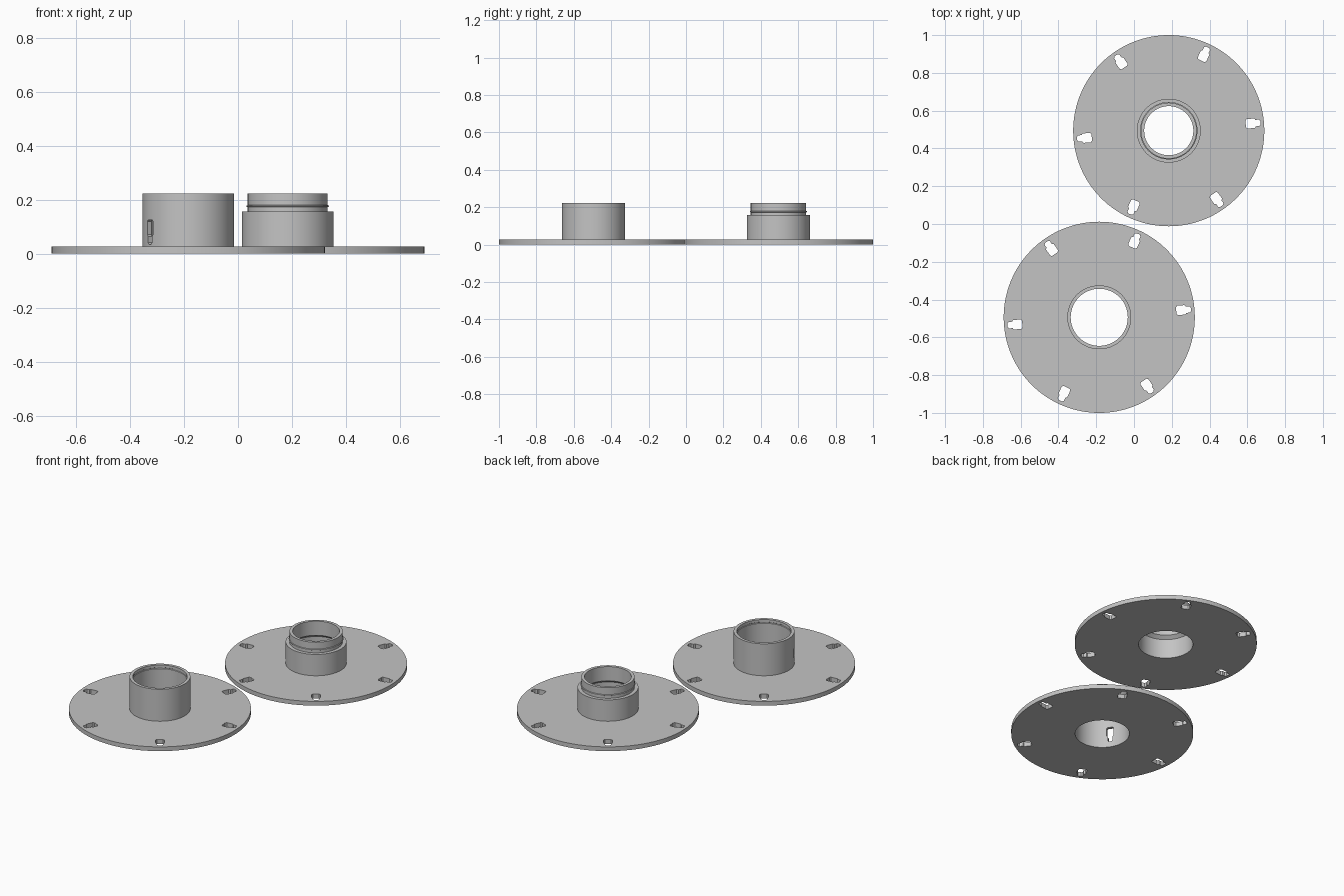
import bpy, bmesh
from math import radians, cos, sin, pi
from mathutils import Matrix, Vector

default = bpy.data.objects.get("Cube")
if default:
    bpy.data.objects.remove(default, do_unlink=True)

grey = bpy.data.materials.new("neutral grey")
grey.use_nodes = True
colour = (0.55, 0.55, 0.55, 1)
grey.diffuse_color = colour
grey.node_tree.nodes["Principled BSDF"].inputs["Base Color"].default_value = colour

SEGMENTS = 128
PLATE_R, PLATE_H = 0.506, 0.026
HUB_R, BORE_R, NECK_R, NECK_BORE = 0.169, 0.151, 0.148, 0.13
TOP, SHOULDER = 0.222, 0.157


def add_object(name, bm):
    bmesh.ops.recalc_face_normals(bm, faces=bm.faces)
    mesh = bpy.data.meshes.new(name)
    bm.to_mesh(mesh)
    bm.free()
    mesh.materials.append(grey)
    obj = bpy.data.objects.new(name, mesh)
    bpy.context.collection.objects.link(obj)
    return obj


def lathe(name, profile):
    """Revolve a closed (radius, height) profile about z."""
    bm = bmesh.new()
    rings = []
    for i in range(SEGMENTS):
        a = 2 * pi * i / SEGMENTS
        rings.append([bm.verts.new((r * cos(a), r * sin(a), z)) for r, z in profile])
    n = len(profile)
    for i in range(SEGMENTS):
        a, b = rings[i], rings[(i + 1) % SEGMENTS]
        for j in range(n):
            k = (j + 1) % n
            bm.faces.new((a[j], b[j], b[k], a[k]))
    return add_object(name, bm)


def add_keyhole(bm, matrix, length, wide, narrow, depth):
    """Prism along local z: broad entry at -x, narrower neck towards +x."""
    h, w, n = length / 2, wide / 2, narrow / 2
    c = w * 0.3
    half = [(-h, w - c), (-h + c, w), (h * 0.2, w), (h * 0.35, n), (h - c, n), (h, n - c)]
    outline = half + [(x, -y) for x, y in reversed(half)]
    ends = [[bm.verts.new(matrix @ Vector((x, y, z))) for x, y in outline]
            for z in (-depth / 2, depth / 2)]
    bm.faces.new(ends[0])
    bm.faces.new(ends[1])
    for i in range(len(outline)):
        j = (i + 1) % len(outline)
        bm.faces.new((ends[0][i], ends[0][j], ends[1][j], ends[1][i]))


def finish(obj, location, wall_slot):
    # Six keyholes around the flange
    bm = bmesh.new()
    for i in range(6):
        m = (Matrix.Rotation(radians(5 + 60 * i), 4, "Z")
             @ Matrix.Translation((0.448, 0, PLATE_H / 2)))
        add_keyhole(bm, m, 0.078, 0.05, 0.034, 0.1)
    # Upright keyhole through the hub wall, neck downwards
    if wall_slot:
        m = (Matrix.Rotation(radians(213), 4, "Z")
             @ Matrix.Translation((0.16, 0, 0.08))
             @ Matrix.Rotation(radians(90), 4, "Y"))
        add_keyhole(bm, m, 0.09, 0.04, 0.027, 0.08)
    cutter = add_object("keyhole_cutter", bm)
    cutter.hide_render = True
    cut = obj.modifiers.new("keyholes", "BOOLEAN")
    cut.operation, cut.solver, cut.object = "DIFFERENCE", "EXACT", cutter
    bpy.ops.object.select_all(action="DESELECT")
    bpy.context.view_layer.objects.active = obj
    obj.select_set(True)
    bpy.ops.object.modifier_apply(modifier=cut.name)
    bpy.data.objects.remove(cutter, do_unlink=True)
    bpy.ops.object.shade_smooth_by_angle(angle=radians(25))
    obj.location = location


def bead(radius, z, swell):
    """Small half-round bump on a vertical wall, listed upwards."""
    return [(radius, z - 0.004), (radius + swell, z - 0.002),
            (radius + swell, z + 0.002), (radius, z + 0.004)]


flange = [(BORE_R, 0), (PLATE_R, 0), (PLATE_R, PLATE_H), (HUB_R, PLATE_H)]

# Socket half: straight hub with a snap groove inside the rim
groove = bead(BORE_R, 0.203, 0.003)[::-1]
socket = lathe("socket_flange", flange + [(HUB_R, TOP), (BORE_R, TOP)] + groove)
finish(socket, (-0.184, -0.494, 0), True)

# Plug half: shouldered hub, narrower neck with a snap ridge, stepped bore
plug = lathe("plug_flange", flange + [(HUB_R, SHOULDER), (NECK_R, SHOULDER)]
             + bead(NECK_R, 0.176, 0.004)
             + [(NECK_R, TOP), (NECK_BORE, TOP), (NECK_BORE, 0.135), (BORE_R, 0.118)])
finish(plug, (0.184, 0.494, 0), False)
